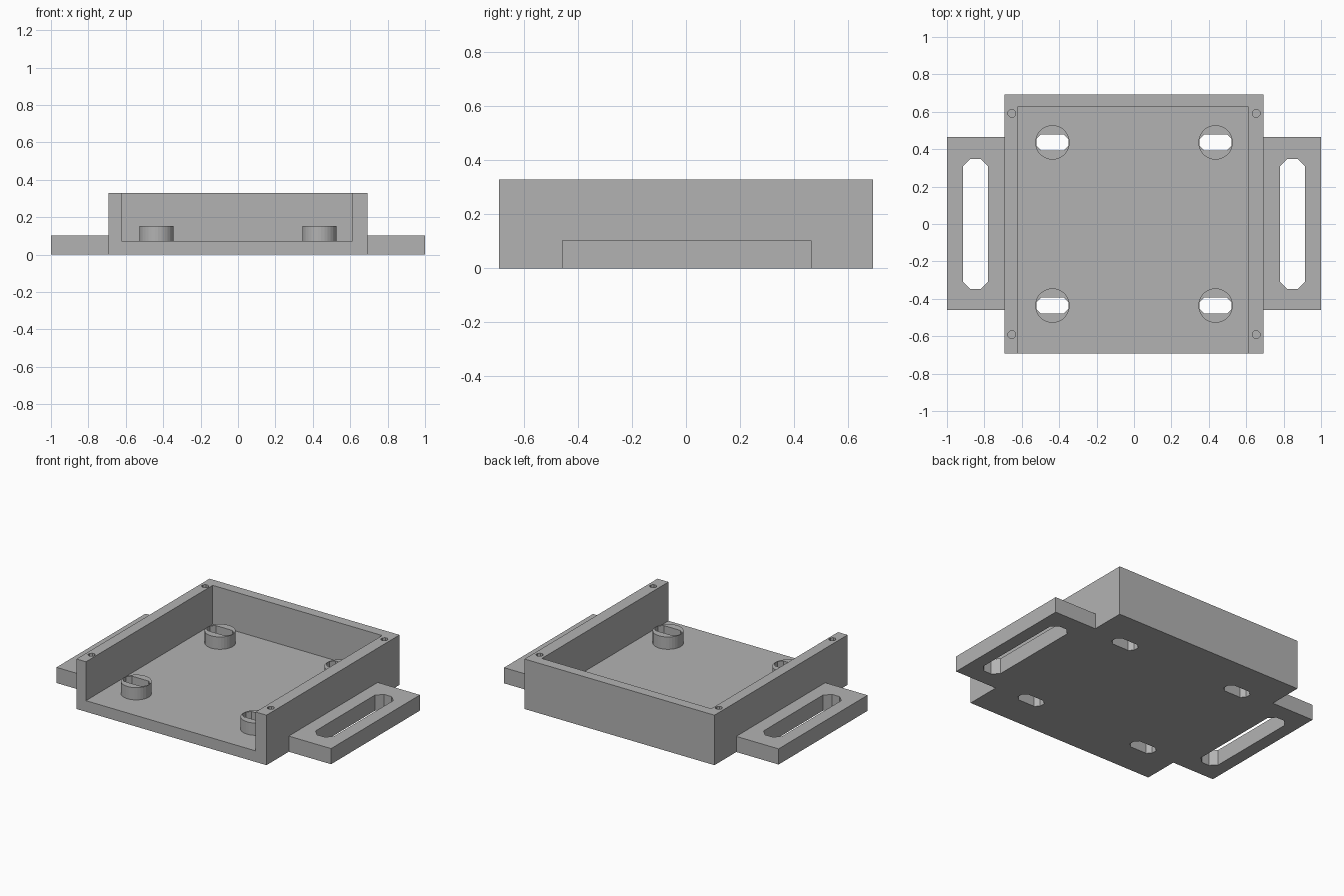
import bpy, bmesh
from math import pi, sin, cos

cube = bpy.data.objects.get("Cube")
if cube:
    bpy.data.objects.remove(cube, do_unlink=True)

GREY = (0.45, 0.45, 0.45, 1)
grey = bpy.data.materials.new("plain grey")
grey.use_nodes = True
grey.diffuse_color = GREY
grey.node_tree.nodes["Principled BSDF"].inputs["Base Color"].default_value = GREY


def prism(name, outline, z0, z1):
    """Extrude a flat outline from z0 up to z1."""
    bm = bmesh.new()
    face = bm.faces.new([bm.verts.new((x, y, z0)) for x, y in outline])
    up = bmesh.ops.extrude_face_region(bm, geom=[face])["geom"]
    for v in up:
        if isinstance(v, bmesh.types.BMVert):
            v.co.z = z1
    bmesh.ops.recalc_face_normals(bm, faces=bm.faces)
    mesh = bpy.data.meshes.new(name)
    bm.to_mesh(mesh)
    bm.free()
    mesh.materials.append(grey)
    obj = bpy.data.objects.new(name, mesh)
    bpy.context.collection.objects.link(obj)
    return obj


def rect(x0, x1, y0, y1):
    return [(x0, y0), (x1, y0), (x1, y1), (x0, y1)]


def ring(cx, cy, r, sides):
    """Regular polygon with a flat side facing each axis."""
    return [(cx + r * cos((i + .5) * 2 * pi / sides),
             cy + r * sin((i + .5) * 2 * pi / sides)) for i in range(sides)]


def slot(cx, cy, half_x, half_y):
    """Long hole with octagonal ends."""
    r = min(half_x, half_y)
    dx, dy = half_x - r, half_y - r
    return [(cx + x + (dx if x > 0 else -dx), cy + y + (dy if y > 0 else -dy))
            for x, y in ring(0, 0, r / cos(pi / 8), 8)]


def cut(obj, outline, z0, z1):
    """Subtract an extruded outline and discard the cutter."""
    cutter = prism("cutter", outline, z0, z1)
    cutter.hide_render = True
    mod = obj.modifiers.new("cut", "BOOLEAN")
    mod.operation, mod.solver, mod.object = "DIFFERENCE", "EXACT", cutter
    bpy.context.view_layer.objects.active = obj
    bpy.ops.object.modifier_apply(modifier=mod.name)
    bpy.data.objects.remove(cutter, do_unlink=True)


FLOOR, TOP = 0.073, 0.329
sides = (("left", 1), ("right", -1))
ends = (("front", -1), ("back", 1))

# Tray: floor with two side walls and a back wall, open at the front
tray = prism("tray", rect(-.692, .692, -.692, .692), 0, TOP)
cut(tray, rect(-.623, .612, -.8, .626), FLOOR, TOP + .1)

for side, sx in sides:
    # Mounting tabs with long slots
    tab = prism(side + "_mounting_tab",
                rect(*sorted((sx * .692, sx)), -.46, .465), 0, .103)
    cut(tab, slot(sx * .848, 0, .067, .348), -.1, .2)

    for end, sy in ends:
        # Blind screw holes in the wall tops
        cut(tray, ring(sx * .653, sy * .591, .022, 8), TOP - .1, TOP + .1)

        # Standoffs with slots that run through the floor
        x, y = sx * .436, sy * .436
        hole = slot(x, y, .086, .043)
        cut(tray, hole, -.1, .2)
        boss = prism(f"{end}_{side}_standoff", ring(x, y, .092, 32), FLOOR, .154)
        cut(boss, hole, 0, .3)
